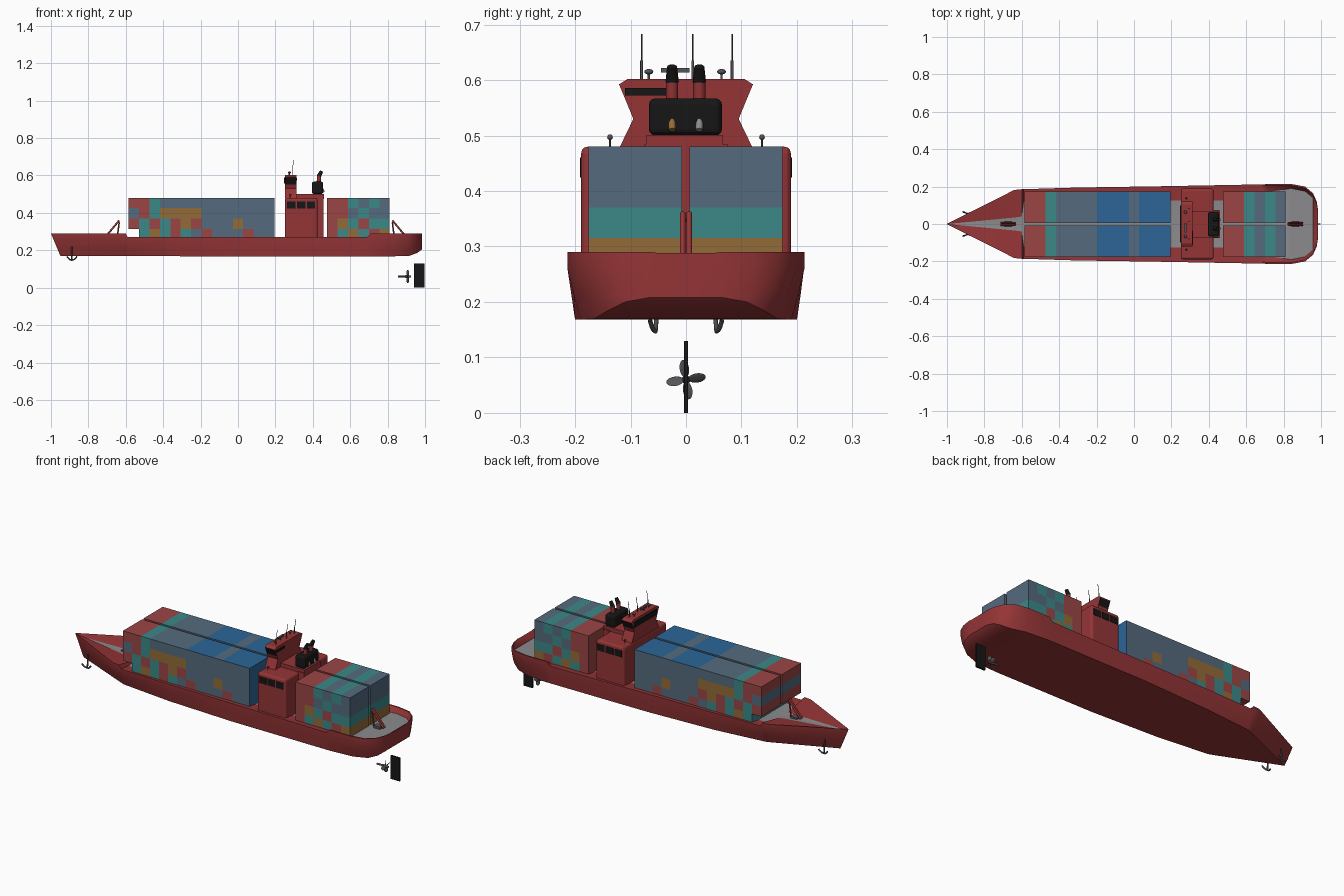
import bpy, bmesh, math
from mathutils import Vector, Matrix

cube = bpy.data.objects.get("Cube")
if cube:
    bpy.data.objects.remove(cube, do_unlink=True)


def material(name, *rgb):
    m = bpy.data.materials.new(name)
    m.use_nodes = True
    m.diffuse_color = (*rgb, 1)
    m.node_tree.nodes["Principled BSDF"].inputs["Base Color"].default_value = (*rgb, 1)
    return m


RED = material("hull red", .30, .035, .037)
GREY = material("deck grey", .26, .26, .27)
BLACK = material("black", .008, .008, .008)
METAL = material("dark metal", .09, .09, .1)
BOX = {"R": material("container red", .33, .06, .06),
       "S": material("container slate", .09, .145, .21),
       "B": material("container blue", .025, .13, .31),
       "T": material("container teal", .045, .25, .25),
       "M": material("container mustard", .29, .15, .04)}


def finish(name, bm, mats, smooth=False):
    bmesh.ops.recalc_face_normals(bm, faces=bm.faces)
    mesh = bpy.data.meshes.new(name)
    bm.to_mesh(mesh)
    bm.free()
    ob = bpy.data.objects.new(name, mesh)
    bpy.context.collection.objects.link(ob)
    for m in mats:
        mesh.materials.append(m)
    if smooth:
        bpy.ops.object.select_all(action="DESELECT")
        ob.select_set(True)
        bpy.context.view_layer.objects.active = ob
        bpy.ops.object.shade_smooth_by_angle(angle=math.radians(35))
    return ob


def add_box(bm, lo, hi):
    lo, hi = Vector(lo), Vector(hi)
    mat = Matrix.Translation((lo + hi) / 2) @ Matrix.Diagonal((*(hi - lo), 1))
    verts = bmesh.ops.create_cube(bm, size=1, matrix=mat)["verts"]
    return {f for v in verts for f in v.link_faces}


def box(name, lo, hi, mat, bevel=0):
    bm = bmesh.new()
    add_box(bm, lo, hi)
    ob = finish(name, bm, [mat])
    if bevel:
        mod = ob.modifiers.new("rounded edges", "BEVEL")
        mod.width, mod.segments = bevel, 3
    return ob


def rod(name, a, b, r, mat, r2=None):
    a, b = Vector(a), Vector(b)
    bm = bmesh.new()
    place = Matrix.Translation((a + b) / 2) @ (b - a).to_track_quat("Z", "Y").to_matrix().to_4x4()
    bmesh.ops.create_cone(bm, cap_ends=True, segments=12, radius1=r,
                          radius2=r if r2 is None else r2, depth=(b - a).length, matrix=place)
    return finish(name, bm, [mat], True)


def ball(name, matrix, mat):
    bm = bmesh.new()
    bmesh.ops.create_uvsphere(bm, u_segments=16, v_segments=10, radius=1, matrix=matrix)
    return finish(name, bm, [mat], True)


# Hull: x, rim half width, bottom half width, deck half width, rim z, rake, bottom z, deck z
stations = [
    (-1, .001, .0005, .0002, .29, .05, .17, .28),
    (-.64, .182, .14, .035, .29, .015, .17, .264),
    (-.60, .186, .15, .04, .29, 0, .17, .262),
    (-.59, .186, .152, .12, .27, 0, .17, .262),
    (-.30, .195, .18, .125, .27, 0, .168, .262),
    (.10, .201, .198, .125, .27, 0, .168, .262),
    (.69, .212, .2, .125, .27, 0, .168, .262),
    (.71, .213, .2, .17, .29, 0, .168, .262),
    (.84, .214, .19, .19, .29, 0, .168, .262),
    (.915, .2, .165, .175, .29, 0, .17, .262),
    (.957, .165, .14, .14, .29, 0, .185, .262),
    (.977, .12, .11, .09, .29, 0, .2, .285),
    (.985, .07, .065, .05, .29, 0, .208, .288)]
bm = bmesh.new()
rings = []
for x, w, b, d, rim, rake, zb, zd in stations:
    half = [(d, zd), (max(w - .008, d), rim), (w, rim), (w, .262),
            (w * .5 + b * .5, .212), (b, zb)]
    loop = half + [(-y, z) for y, z in reversed(half)]
    rings.append([bm.verts.new((x + rake * (.29 - z) / .12, y, z)) for y, z in loop])
count = len(rings[0])
for i, (r, s) in enumerate(zip(rings, rings[1:])):
    for j in range(count):
        k = (j + 1) % count
        f = bm.faces.new((r[j], r[k], s[k], s[j]))
        f.material_index = 1 if j == count - 1 and stations[i][0] < .95 else 0
bm.faces.new(rings[0])
bm.faces.new(rings[-1])
finish("hull", bm, [RED, GREY], True)

# Container stacks: one letter per container, rows listed from the bottom up
LEVELS = [.262, .315, .37, .425, .48]
CELL = .0557


def stack(name, x0, rows, top, end):
    keys = list(BOX)
    bm = bmesh.new()
    for level, row in enumerate(rows):
        for col, letter in enumerate(row):
            if letter == "-":
                continue
            for y0, y1 in ((-.176, -.007), (.006, .174)):
                faces = add_box(bm, (x0 + col * CELL, y0, LEVELS[level]),
                                (x0 + (col + 1) * CELL, y1, LEVELS[level + 1]))
                for f in faces:
                    f.normal_update()
                    c = letter
                    if level == 3 and f.normal.z > .5:
                        c = top[col]
                    elif col == len(row) - 1 and f.normal.x > .5:
                        c = end[level]
                    f.material_index = keys.index(c)
    finish(name, bm, BOX.values())


stack("forward_containers", -.585,
      ["-TMTRTSRSSSRSS", "RTRTRMRSSSMSSS", "SRTMMMMSSSSSSS", "RRTSSSSSSSSSSS"],
      "RRTSSSSBBBSBBB", "BBBB")
stack("aft_containers", .477,
      ["RTMTRM", "RMTRTT", "RRSTSS", "RRTSTS"], "RRTSTS", "MTSS")

# Deckhouse with side windows
box("deckhouse", (.25, -.189, .255), (.425, .189, .48), RED, .012)
box("deckhouse_aft", (.42, -.075, .255), (.458, .075, .485), RED)
box("upper_step", (.3, -.071, .475), (.46, .066, .501), RED)
for side in (-1, 1):
    for n in range(3):
        x = .262 + n * .053
        box("side_window", (x, side * .188 - .003, .424), (x + .045, side * .188 + .003, .46), BLACK)
    rod("wing_light_post", (.28, side * .137, .478), (.28, side * .137, .495), .0015, METAL)
    ball("wing_light", Matrix.Translation((.28, side * .137, .497)) @ Matrix.Scale(.005, 4), METAL)

# Bridge tower: waisted profile with a dark window band
half = [(.12, .478), (.095, .53), (.104, .552), (.119, .588), (.121, .592), (.105, .602)]
loop = half + [(-y, z) for y, z in reversed(half)]
bm = bmesh.new()
ends = [[bm.verts.new((x, y, z)) for y, z in loop] for x in (.25, .312)]
for e in ends:
    bm.faces.new(e)
for j in range(len(loop)):
    k = (j + 1) % len(loop)
    f = bm.faces.new((ends[0][j], ends[0][k], ends[1][k], ends[1][j]))
    f.material_index = int(.565 < f.calc_center_median().z < .58 and j != len(loop) - 1)
finish("bridge_tower", bm, [RED, BLACK])
box("bridge_front_window", (.247, -.1, .556), (.251, .1, .588), BLACK)
box("bridge_aft_window", (.311, -.11, .572), (.315, -.035, .586), BLACK)

# Funnel casing and exhaust pipes
box("funnel_casing", (.395, -.067, .5), (.455, .065, .567), BLACK, .012)
for y, body in ((-.025, BOX["M"]), (.024, GREY)):
    rod("exhaust_pipe", (.459, y, .51), (.43, y, .555), .006, body, .011)
    rod("exhaust_stack", (.43, y, .55), (.435, y, .605), .011, RED)
    rod("exhaust_cap", (.433, y, .597), (.447, y, .624), .012, BLACK, .009)

# Antennas, radar and domes on the bridge roof
for y in (-.08, .012, .083):
    rod("antenna_base", (.29, y, .6), (.29, y, .635), .0025, METAL)
    rod("antenna", (.29, y, .63), (.298, y, .683), .0013, METAL)
rod("radar_post", (.275, -.02, .6), (.275, -.02, .618), .004, METAL)
box("radar_bar", (.27, -.045, .614), (.28, .006, .622), METAL)
for y in (-.067, .064):
    rod("dome_post", (.275, y, .6), (.275, y, .615), .002, METAL)
    ball("dome", Matrix.Translation((.275, y, .615)) @ Matrix.Diagonal((.008, .008, .005, 1)), METAL)

# Deck cranes at bow and stern
for x0, x1 in ((-.71, -.635), (.9, .825)):
    for y in (-.006, .006):
        rod("crane_arm", (x0, y, .27), (x1, y, .36), .005, RED)
    mid = (x0 + x1) / 2
    rod("crane_strut", (mid + (x1 - x0) * .35, 0, .265), (x1, 0, .35), .004, RED)
    box("crane_base", (mid - .02, -.015, .262), (mid + .02, .015, .275), METAL)

# Anchors
for side in (-1, 1):
    y = side * .055
    rod("anchor_shank", (-.888, y, .148), (-.888, y * .9, .22), .004, METAL)
    curve = bpy.data.curves.new("anchor_arms", "CURVE")
    curve.dimensions = "3D"
    curve.bevel_depth = .004
    spline = curve.splines.new("POLY")
    spline.points.add(6)
    for n, p in enumerate(spline.points):
        t = (n - 3) / 3
        p.co = (-.888 + .027 * t, y + side * .01 * abs(t), .147 + .02 * t * t, 1)
    curve.materials.append(METAL)
    bpy.context.collection.objects.link(bpy.data.objects.new("anchor_arms", curve))

# Propeller and rudder
rod("propeller_shaft", (.855, 0, .06), (.925, 0, .06), .005, METAL)
rod("propeller_hub", (.892, 0, .06), (.925, 0, .06), .008, METAL, .005)
for n in range(4):
    place = (Matrix.Translation((.908, 0, .06)) @ Matrix.Rotation(n * math.pi / 2 + .15, 4, "X")
             @ Matrix.Translation((0, 0, .02)) @ Matrix.Rotation(math.radians(40), 4, "Z")
             @ Matrix.Diagonal((.002, .011, .016, 1)))
    ball("propeller_blade", place, METAL)
box("rudder", (.942, -.004, 0), (.997, .004, .13), BLACK)
